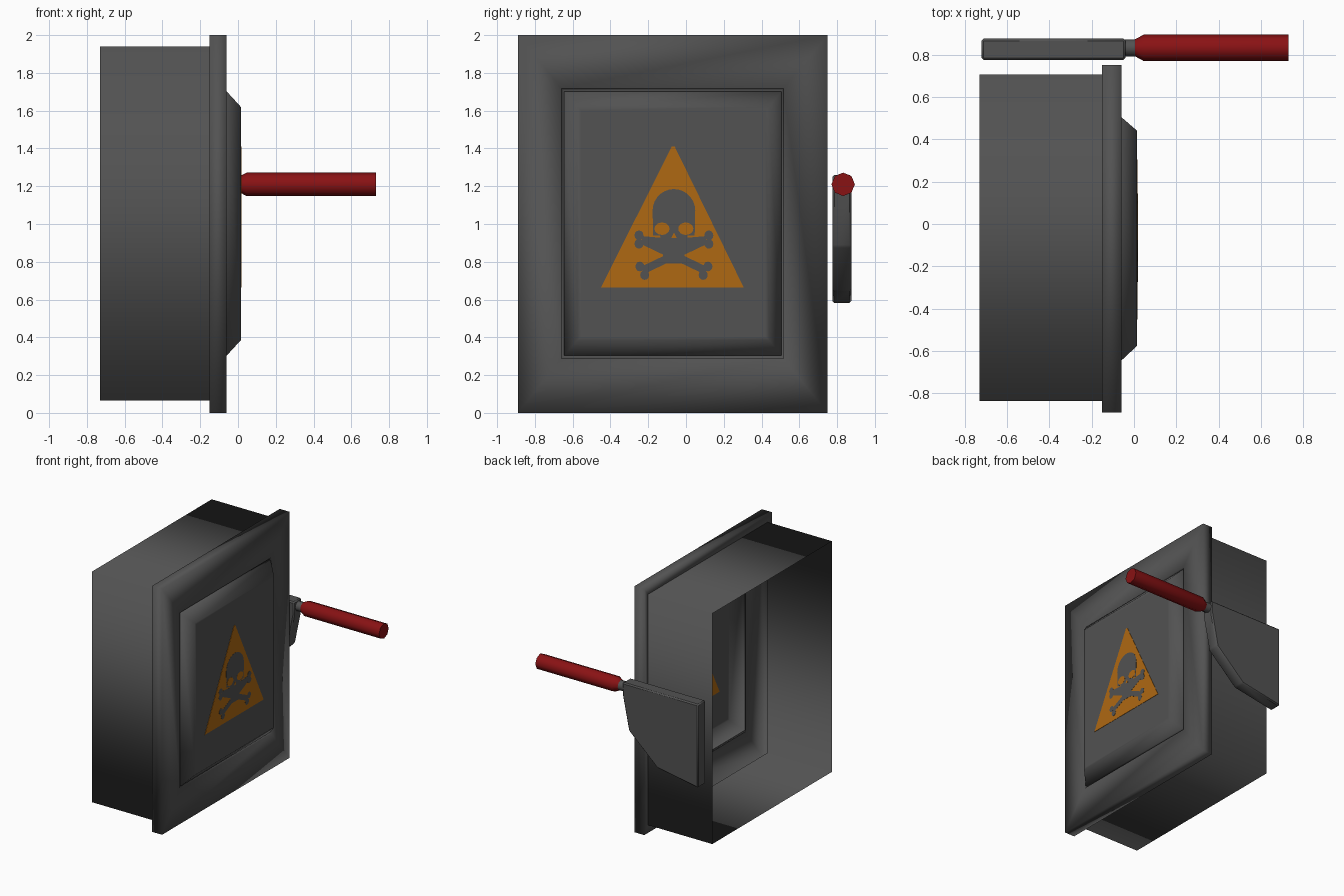
import bpy, bmesh, math

if "Cube" in bpy.data.objects:
    bpy.data.objects.remove(bpy.data.objects["Cube"])


def mat(name, rgb):
    m = bpy.data.materials.new(name)
    m.diffuse_color = (*rgb, 1)
    m.use_nodes = True
    m.node_tree.nodes["Principled BSDF"].inputs["Base Color"].default_value = m.diffuse_color
    return m


GREY = mat("dark_grey", (0.085, 0.085, 0.085))
RED = mat("red", (0.25, 0.006, 0.007))
ORANGE = mat("orange", (0.43, 0.14, 0.006))


def finish(name, bm, material, angle=None, smooth=True):
    me = bpy.data.meshes.new(name)
    for f in bm.faces:
        f.smooth = smooth
    bm.to_mesh(me)
    bm.free()
    me.materials.append(material)
    if angle:
        me.set_sharp_from_angle(angle=math.radians(angle))
    ob = bpy.data.objects.new(name, me)
    bpy.context.collection.objects.link(ob)
    return ob


def skin(name, loops, material, cap=False, cap_start=False, angle=None):
    """Bridge a list of point loops that run from back to front."""
    bm = bmesh.new()
    rows = [[bm.verts.new(p) for p in loop] for loop in loops]
    n = len(rows[0])
    for a, b in zip(rows, rows[1:]):
        for j in range(n):
            k = (j + 1) % n
            bm.faces.new((a[j], a[k], b[k], b[j]))
    if cap:
        bm.faces.new(rows[-1])
    if cap_start:
        bm.faces.new(rows[0][::-1])
    return finish(name, bm, material, angle)


def rect(x, y0, y1, z0, z1):
    return [(x, y0, z0), (x, y1, z0), (x, y1, z1), (x, y0, z1)]


# Open-backed housing
BOX = (-0.835, 0.705, 0.065, 1.94)
skin("housing", [rect(-0.73, *BOX), rect(-0.15, *BOX)], GREY)

# Front frame with a shallow groove around the panel
RIM = (-0.89, 0.75, 0.0, 2.0)
HOLE = (-0.66, 0.515, 0.288, 1.718)
BASE = (-0.645, 0.505, 0.303, 1.702)
skin("front_frame", [rect(-0.15, *BOX), rect(-0.15, *RIM), rect(-0.06, *RIM),
                     rect(-0.06, *HOLE), rect(-0.08, *HOLE), rect(-0.08, *BASE)], GREY)

# Raised bevelled panel
skin("raised_panel", [rect(-0.08, *BASE), rect(-0.06, *BASE),
                      rect(0.015, -0.575, 0.44, 0.385, 1.62),
                      rect(0.015, -0.555, 0.42, 0.405, 1.60)], GREY, cap=True)


# Warning sign: thin layered plates, visible from both sides of the panel
def plates(name, polys, half, material):
    bm = bmesh.new()
    for poly in polys:
        back = [bm.verts.new((0.015 - half, y, z)) for y, z in poly]
        front = [bm.verts.new((0.015 + half, y, z)) for y, z in poly]
        n = len(poly)
        bm.faces.new(front)
        bm.faces.new(back[::-1])
        for j in range(n):
            k = (j + 1) % n
            bm.faces.new((back[j], back[k], front[k], front[j]))
    bmesh.ops.recalc_face_normals(bm, faces=bm.faces)
    return finish(name, bm, material, smooth=False)


def ellipse(cy, cz, ry, rz, n=20):
    return [(cy + ry * math.cos(t * math.tau / n), cz + rz * math.sin(t * math.tau / n))
            for t in range(n)]


def bar(a, b, w):
    dy, dz = b[0] - a[0], b[1] - a[1]
    s = w / 2 / math.hypot(dy, dz)
    ny, nz = -dz * s, dy * s
    return [(a[0] - ny, a[1] - nz), (b[0] - ny, b[1] - nz),
            (b[0] + ny, b[1] + nz), (a[0] + ny, a[1] + nz)]


plates("warning_triangle", [[(-0.45, 0.665), (0.305, 0.665), (-0.06, 1.41), (-0.075, 1.41)]],
       0.0025, ORANGE)

C = -0.064
skull = [ellipse(C, 1.07, 0.113, 0.115, 28),
         [(C - 0.11, 0.94), (C + 0.11, 0.94), (C + 0.113, 1.07), (C - 0.113, 1.07)],
         [(C - 0.05, 0.79), (C + 0.05, 0.79), (C + 0.075, 0.95), (C - 0.075, 0.95)]]
bones = []
for s in (-1, 1):
    skull.append(bar((C + s * 0.17, 0.915), (C - s * 0.165, 0.755), 0.042))
    skull.append(bar((C + s * 0.17, 0.915), (C, 0.90), 0.042))
    for y, z in ((0.185, 0.94), (0.185, 0.895), (0.18, 0.775), (0.155, 0.73)):
        bones.append(ellipse(C + s * y, z, 0.024, 0.026, 12))
plates("skull_and_bones", skull + bones, 0.0035, GREY)
plates("skull_eyes_and_nose", [ellipse(C + s * 0.063, 0.975, 0.04, 0.033, 16) for s in (-1, 1)]
       + [[(C - 0.015, 0.925), (C + 0.015, 0.925), (C, 0.955)]], 0.0045, ORANGE)

# Lever plate beside the housing
profile = [(-0.72, 0.58), (-0.35, 0.645), (-0.095, 0.88), (-0.04, 1.15),
           (-0.04, 1.26), (-0.72, 1.26)]
bm = bmesh.new()
face = bm.faces.new([bm.verts.new((x, 0.775, z)) for x, z in profile])
ext = bmesh.ops.extrude_face_region(bm, geom=[face])
bmesh.ops.translate(bm, vec=(0, 0.1, 0),
                    verts=[v for v in ext["geom"] if isinstance(v, bmesh.types.BMVert)])
bmesh.ops.recalc_face_normals(bm, faces=bm.faces)
lever = finish("lever_plate", bm, GREY, 40)
bev = lever.modifiers.new("soft_edges", "BEVEL")
bev.width = 0.01
bev.segments = 1


# Neck and grip, turned about the x axis
def turned(name, sections, material, n=8):
    loops = [[(x, 0.832 + r * math.cos(t * math.tau / n), 1.21 + r * math.sin(t * math.tau / n))
              for t in range(n)] for x, r in sections]
    skin(name, loops, material, cap=True, cap_start=True, angle=50)


turned("lever_neck", [(-0.05, 0.04), (0.02, 0.04)], GREY)
turned("lever_grip", [(0.005, 0.04), (0.045, 0.062), (0.73, 0.062)], RED)
